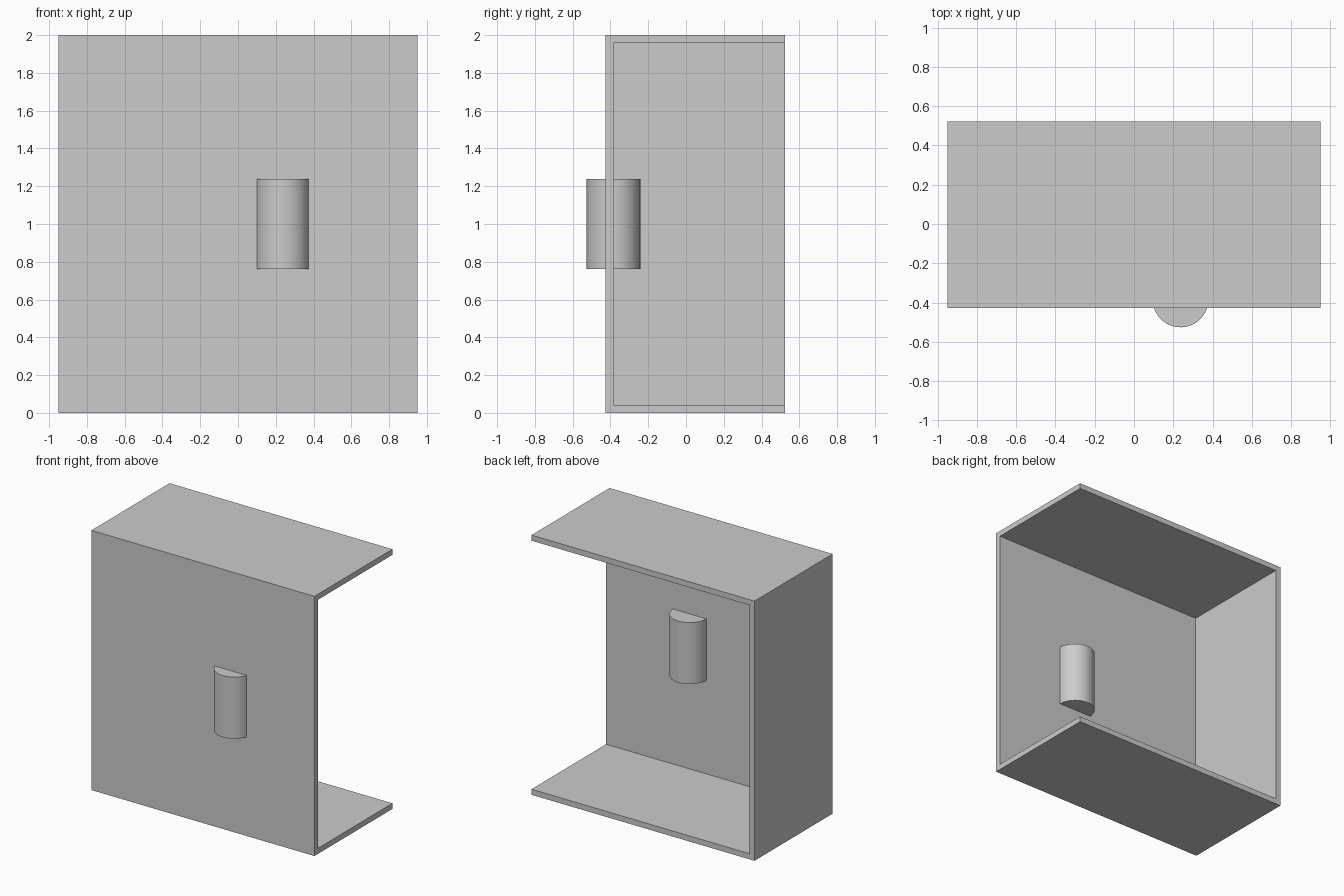
import bpy
from mathutils import Vector

default = bpy.data.objects.get("Cube")
if default:
    bpy.data.objects.remove(default, do_unlink=True)

# Single grey material
grey = bpy.data.materials.new("light_grey")
grey.use_nodes = True
colour = (0.6, 0.6, 0.6, 1)
grey.diffuse_color = colour
grey.node_tree.nodes["Principled BSDF"].inputs["Base Color"].default_value = colour


def box(name, low, high):
    """Box spanning two opposite corners."""
    low, high = Vector(low), Vector(high)
    bpy.ops.mesh.primitive_cube_add(size=1, location=(low + high) / 2)
    obj = bpy.context.object
    obj.name = name
    obj.scale = high - low
    bpy.ops.object.transform_apply(location=True, rotation=False, scale=True)
    obj.data.materials.append(grey)
    return obj


WALL = 0.043
LEFT, FRONT, BACK, TOP = -0.95, -0.427, 0.523, 2.0

# Cabinet shell: floor, top, front panel and one side wall; other side and back open
shell = box("cabinet_shell", (LEFT, FRONT, 0), (-LEFT, BACK, TOP))
cavity = box("cavity_cutter", (LEFT + WALL, FRONT + WALL, WALL),
             (-LEFT + 1, BACK + 1, TOP - WALL))
cavity.hide_render = True
cut = shell.modifiers.new("hollow", "BOOLEAN")
cut.operation = "DIFFERENCE"
cut.solver = "EXACT"
cut.object = cavity
bpy.context.view_layer.objects.active = shell
bpy.ops.object.modifier_apply(modifier=cut.name)
bpy.data.objects.remove(cavity, do_unlink=True)

# Round handle passing through the front panel
bpy.ops.mesh.primitive_cylinder_add(vertices=64, radius=0.142, depth=0.474,
                                    location=(0.237, FRONT + WALL, TOP / 2))
handle = bpy.context.object
handle.name = "handle"
handle.data.materials.append(grey)
bpy.ops.object.shade_smooth_by_angle()
